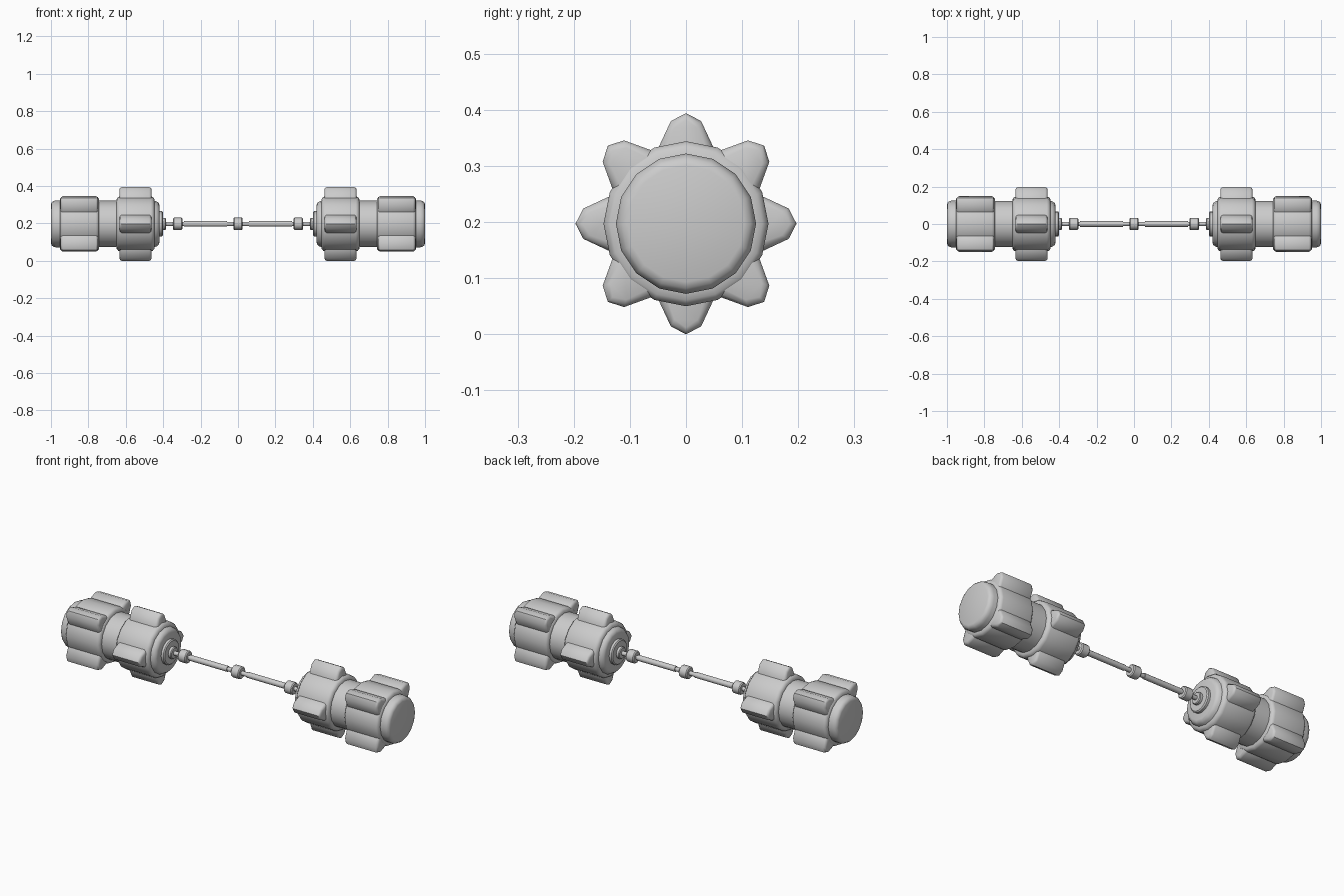
import bpy, bmesh, math
from mathutils import Matrix

if "Cube" in bpy.data.objects:
    bpy.data.objects.remove(bpy.data.objects["Cube"])

CZ = 0.197

def make_object(name, bm, bevel=0.0):
    bmesh.ops.recalc_face_normals(bm, faces=bm.faces)
    me = bpy.data.meshes.new(name)
    bm.to_mesh(me)
    bm.free()
    ob = bpy.data.objects.new(name, me)
    bpy.context.collection.objects.link(ob)
    ob.location.z = CZ
    if bevel:
        m = ob.modifiers.new("soft_edges", 'BEVEL')
        m.width, m.segments, m.limit_method = bevel, 2, 'ANGLE'
        m.angle_limit = math.radians(50)
    bpy.ops.object.select_all(action='DESELECT')
    ob.select_set(True)
    bpy.context.view_layer.objects.active = ob
    bpy.ops.object.shade_smooth_by_angle(angle=math.radians(40))
    return ob

def lathe(name, profile, sides=16, s=1):
    """Closed solid of revolution about x from (x, radius) points."""
    bm = bmesh.new()
    rings = [[bm.verts.new((s * x, r * math.sin(2 * math.pi * i / sides),
                            r * math.cos(2 * math.pi * i / sides)))
              for i in range(sides)] for x, r in profile]
    for a, b in zip(rings, rings[1:]):
        for i in range(sides):
            j = (i + 1) % sides
            bm.faces.new((a[i], a[j], b[j], b[i]))
    bm.faces.new(rings[0])
    bm.faces.new(rings[-1])
    return make_object(name, bm)

# lug cross-section: (sideways, outward)
LUG = [(-0.05, 0.115), (-0.048, 0.138), (-0.027, 0.183), (0, 0.197),
       (0.027, 0.183), (0.048, 0.138), (0.05, 0.115)]

def lug(name, x0, x1, angle, s):
    bm = bmesh.new()
    k = 0.012
    ends = []
    for x, inset in ((x0, k), (x0 + 0.004, k * 0.35), (x0 + k, 0),
                     (x1 - k, 0), (x1 - 0.004, k * 0.35), (x1, k)):
        ends.append([bm.verts.new((s * x, y * (1 - inset / 0.05),
                                   z - (inset if z > 0.12 else 0))) for y, z in LUG])
    n = len(LUG)
    for a, b in zip(ends, ends[1:]):
        for i in range(n):
            j = (i + 1) % n
            bm.faces.new((a[i], a[j], b[j], b[i]))
    bm.faces.new(ends[0])
    bm.faces.new(ends[-1])
    bm.transform(Matrix.Rotation(angle, 4, 'X'))
    return make_object(name, bm)

for side, s in (("left", -1), ("right", 1)):
    # stepped hub, inner collar, barrel, outer collar and end cap
    lathe(side + "_hub", [(0.385, 0.028), (0.389, 0.032), (0.402, 0.032),
                          (0.402, 0.062), (0.407, 0.068), (0.43, 0.068)], s=s)
    lathe(side + "_inner_collar", [(0.42, 0.10), (0.424, 0.112), (0.434, 0.12),
                                   (0.446, 0.124), (0.448, 0.135), (0.456, 0.144), (0.466, 0.147),
                                   (0.63, 0.147), (0.64, 0.144), (0.648, 0.135), (0.65, 0.12)], s=s)
    lathe(side + "_barrel", [(0.62, 0.124), (0.78, 0.124)], s=s)
    lathe(side + "_outer_collar", [(0.742, 0.12), (0.744, 0.136), (0.751, 0.144),
                                   (0.76, 0.147), (0.935, 0.147), (0.944, 0.144),
                                   (0.951, 0.136), (0.953, 0.12)], s=s)
    lathe(side + "_end_cap", [(0.93, 0.125), (0.975, 0.125), (0.987, 0.122),
                              (0.996, 0.115), (1.0, 0.104)], s=s)
    # four lugs per collar, the outer set turned by an eighth
    for i in range(4):
        lug(f"{side}_inner_lug_{i}", 0.462, 0.634, i * math.pi / 2, s)
        lug(f"{side}_outer_lug_{i}", 0.748, 0.948, (i + 0.5) * math.pi / 2, s)
    # rod sleeve and rod collar
    lathe(side + "_rod_sleeve", [(0.06, 0.015), (0.29, 0.015)], 12, s)
    lathe(side + "_rod_collar", [(0.298, 0.028), (0.303, 0.033), (0.342, 0.033),
                                 (0.347, 0.028)], 12, s)

# thin connecting rod and middle collar
lathe("rod", [(-0.40, 0.0115), (0.40, 0.0115)], 12)
lathe("middle_collar", [(-0.025, 0.028), (-0.02, 0.033), (0.02, 0.033), (0.025, 0.028)], 12)
